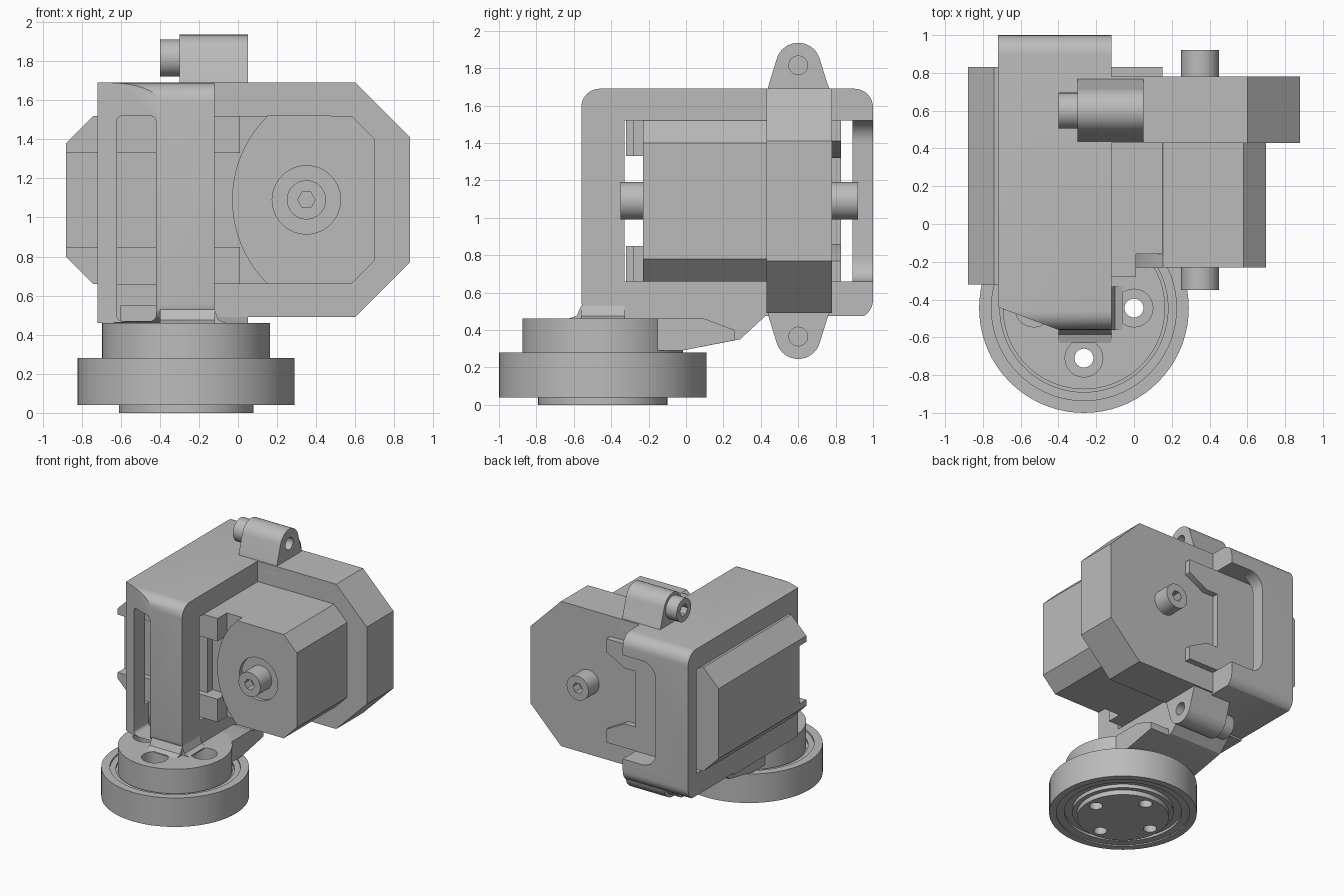
import bpy, bmesh
from math import cos, sin, pi, radians
from mathutils import Vector

old = bpy.data.objects.get("Cube")
if old:
    bpy.data.objects.remove(old, do_unlink=True)

grey = bpy.data.materials.new("plain grey")
grey.use_nodes = True
grey.diffuse_color = (0.5, 0.5, 0.5, 1)
grey.node_tree.nodes["Principled BSDF"].inputs["Base Color"].default_value = (0.5, 0.5, 0.5, 1)
parts = []


def finish(name, bm):
    bmesh.ops.recalc_face_normals(bm, faces=bm.faces)
    mesh = bpy.data.meshes.new(name)
    bm.to_mesh(mesh)
    bm.free()
    mesh.materials.append(grey)
    obj = bpy.data.objects.new(name, mesh)
    bpy.context.collection.objects.link(obj)
    parts.append(obj)
    return obj


def prism(name, pts, axis, lo, hi):
    """Extrude a flat outline along an axis."""
    place = {"x": lambda a, b, c: (c, a, b),
             "y": lambda a, b, c: (a, c, b),
             "z": lambda a, b, c: (a, b, c)}[axis]
    bm = bmesh.new()
    ends = [[bm.verts.new(place(a, b, c)) for a, b in pts] for c in (lo, hi)]
    for end in ends:
        bm.faces.new(end)
    n = len(pts)
    for i in range(n):
        j = (i + 1) % n
        bm.faces.new((ends[0][i], ends[0][j], ends[1][j], ends[1][i]))
    return finish(name, bm)


def arc(a, b, r, start, end, n):
    return [(a + r * cos(radians(start + (end - start) * i / n)),
             b + r * sin(radians(start + (end - start) * i / n))) for i in range(n + 1)]


def rounded(a0, a1, b0, b1, r):
    return (arc(a1 - r, b1 - r, r, 0, 90, 8) + arc(a0 + r, b1 - r, r, 90, 180, 8)
            + arc(a0 + r, b0 + r, r, 180, 270, 8) + arc(a1 - r, b0 + r, r, 270, 360, 8))


def rect(a0, a1, b0, b1):
    return [(a0, b0), (a1, b0), (a1, b1), (a0, b1)]


def rod(name, a, b, r, axis, lo, hi, sides=48):
    return prism(name, arc(a, b, r, 0, 360, sides)[:-1], axis, lo, hi)


def cut(obj, *cutters):
    for c in cutters:
        mod = obj.modifiers.new("cut", "BOOLEAN")
        mod.operation = "DIFFERENCE"
        mod.solver = "EXACT"
        mod.object = c
        bpy.context.view_layer.objects.active = obj
        bpy.ops.object.modifier_apply(modifier=mod.name)
        parts.remove(c)
        bpy.data.objects.remove(c, do_unlink=True)
    return obj


def mirror_z(pts):
    return [(a, 2 * MID - b) for a, b in pts]


MID = 1.09           # height of the motor axis
BX, BY = -0.265, -0.445  # centre of the base


def bolt_holes(r, lo, hi):
    return [rod("hole", BX + 0.265 * cos(k * pi / 2), BY + 0.265 * sin(k * pi / 2),
                r, "z", lo, hi, 32) for k in range(4)]


# Turned base ring with grooves on both faces
profile = [(0, .04), (.38, .04), (.38, .07), (.44, .07), (.44, .05), (.5, .05), (.5, .04),
           (.555, .04), (.555, .28), (.49, .28), (.49, .265), (.445, .265), (.445, .25), (0, .25)]
bm = bmesh.new()
vs = [bm.verts.new((BX + r, BY, z)) for r, z in profile]
es = [bm.edges.new(p) for p in zip(vs, vs[1:])]
bmesh.ops.spin(bm, geom=vs + es, cent=(BX, BY, 0), axis=(0, 0, 1), angle=2 * pi, steps=72)
bmesh.ops.remove_doubles(bm, verts=bm.verts, dist=0.0005)
cut(finish("base_ring", bm), *bolt_holes(0.05, 0, 0.4))
cut(rod("base_foot", BX, BY, 0.345, "z", 0, 0.05, 64), *bolt_holes(0.05, -0.1, 0.2))
hub = rod("base_hub", BX, BY, 0.43, "z", 0.24, 0.46, 72)
cut(hub, *bolt_holes(0.05, 0.1, 0.6), *bolt_holes(0.1, 0.36, 0.6))

# Square loop frame around the motor
frame = prism("frame", rounded(-0.56, 1.0, 0.46, 1.69, 0.1), "x", -0.72, -0.12)
cut(frame,
    prism("opening", rect(-0.33, 0.89, 0.66, 1.52), "x", -1, 0.2),
    prism("rear_relief", rounded(-0.42, 0.3, 0.66, 1.52, 0.12), "y", 0.8, 1.2),
    prism("slant", [(-.8, -.41), (-.4, -.56), (-.4, -.7), (-.8, -.7)], "z", 0.46, 1.8),
    prism("slot", rounded(-0.62, -0.42, 0.47, 1.52, 0.03), "y", -0.7, -0.29),
    prism("rear_underside", rect(0.4, 1.1, 0.4, 0.475), "x", -1, 0))

# Column foot fillet and sloping strut between hub and frame
foot = [(-.63, .45), (-.63, .46), (-.585, .475), (-.56, .53), (-.4, .53), (-.4, .45)]
prism("column_foot_front", foot, "x", -0.4, -0.12)
foot_side = [(-.2, .45), (-.06, .45), (-.06, .46), (-.1, .475), (-.12, .53), (-.2, .53)]
prism("column_foot_side", foot_side, "y", -0.56, -0.33)
strut = [(-.3, .29), (-.02, .29), (.29, .35), (.43, .48), (.43, .55), (-.3, .55)]
prism("strut", strut, "x", -0.6, -0.12)
web = [(-.3, .29), (-.02, .29), (.26, .345), (.26, .4), (.1, .46), (-.3, .46)]
prism("strut_web", web, "x", -0.13, 0.05)

# Octagonal clamp plate
half = [(-.13, 1.69), (.6, 1.69), (.88, 1.41)]
prism("clamp_plate", half + mirror_z(half)[::-1], "y", 0.43, 0.78)

# Clamp lugs with socket screws, above and below
lug = ([(.78, 1.6), (.78, 1.66), (.755, 1.72)] + arc(0.6, 1.815, 0.12, 15, 165, 20)
       + [(.445, 1.72), (.43, 1.66), (.43, 1.6)])
for name, flip in (("upper", False), ("lower", True)):
    z = 2 * MID - 1.815 if flip else 1.815
    body = prism(name + "_lug", mirror_z(lug) if flip else lug, "x", -0.3, 0.05)
    cut(body, rod("bore", 0.6, z, 0.05, "x", -0.15, 0.2, 32))
    cut(rod(name + "_screw", 0.6, z, 0.095, "x", -0.4, -0.28, 32),
        rod("socket", 0.6, z, 0.05, "x", -0.5, -0.34, 6))

# Motor body and its curved front housing
cap = [(-.88, 1.38), (-.74, 1.52)]
prism("motor_end", cap + [(-.12, 1.52)] + [(-.12, .66)] + mirror_z(cap)[::-1], "y", -0.23, 0.83)
prism("motor_middle", rect(-0.13, 0.5, 0.66, 1.52), "y", -0.16, 0.5)
nose = [(.58, 1.52), (.70, 1.40)]
housing = prism("motor_housing", arc(0.57, MID, 0.6, 226, 134, 24) + nose + mirror_z(nose)[::-1],
                "y", -0.23, 0.5)
cut(housing, rod("recess", 0.35, MID, 0.175, "y", -0.4, -0.2))

# Output shafts with hex sockets
for name, lo, hi, s0, s1 in (("front_shaft", -0.35, -0.1, -0.5, -0.27),
                             ("rear_shaft", 0.7, 0.92, 0.84, 1.1)):
    cut(rod(name, 0.35, MID, 0.1, "y", lo, hi), rod("socket", 0.35, MID, 0.045, "y", s0, s1, 6))

# Clip rails on the motor, mirrored top and bottom
rear = [(-.42, 1.32), (-.02, 1.32), (.15, 1.41), (.15, 1.52), (-.42, 1.52)]
front = rect(-0.72, 0.01, 1.33, 1.52)
side = [(-.88, 1.33), (-.88, 1.38), (-.74, 1.52), (-.7, 1.52), (-.7, 1.33)]
for name, flip in (("upper", mirror_z), ("lower", list)):
    other = mirror_z if flip is list else list
    prism(name + "_rear_clip", other(rear), "y", 0.75, 0.83)
    prism(name + "_front_clip", other(front), "y", -0.28, -0.1)
    prism(name + "_side_clip", other(side), "y", -0.32, -0.2)

# Smooth the round surfaces, keep hard edges
bpy.ops.object.select_all(action="DESELECT")
for obj in parts:
    obj.select_set(True)
bpy.context.view_layer.objects.active = parts[0]
bpy.ops.object.shade_smooth_by_angle(angle=radians(30))
